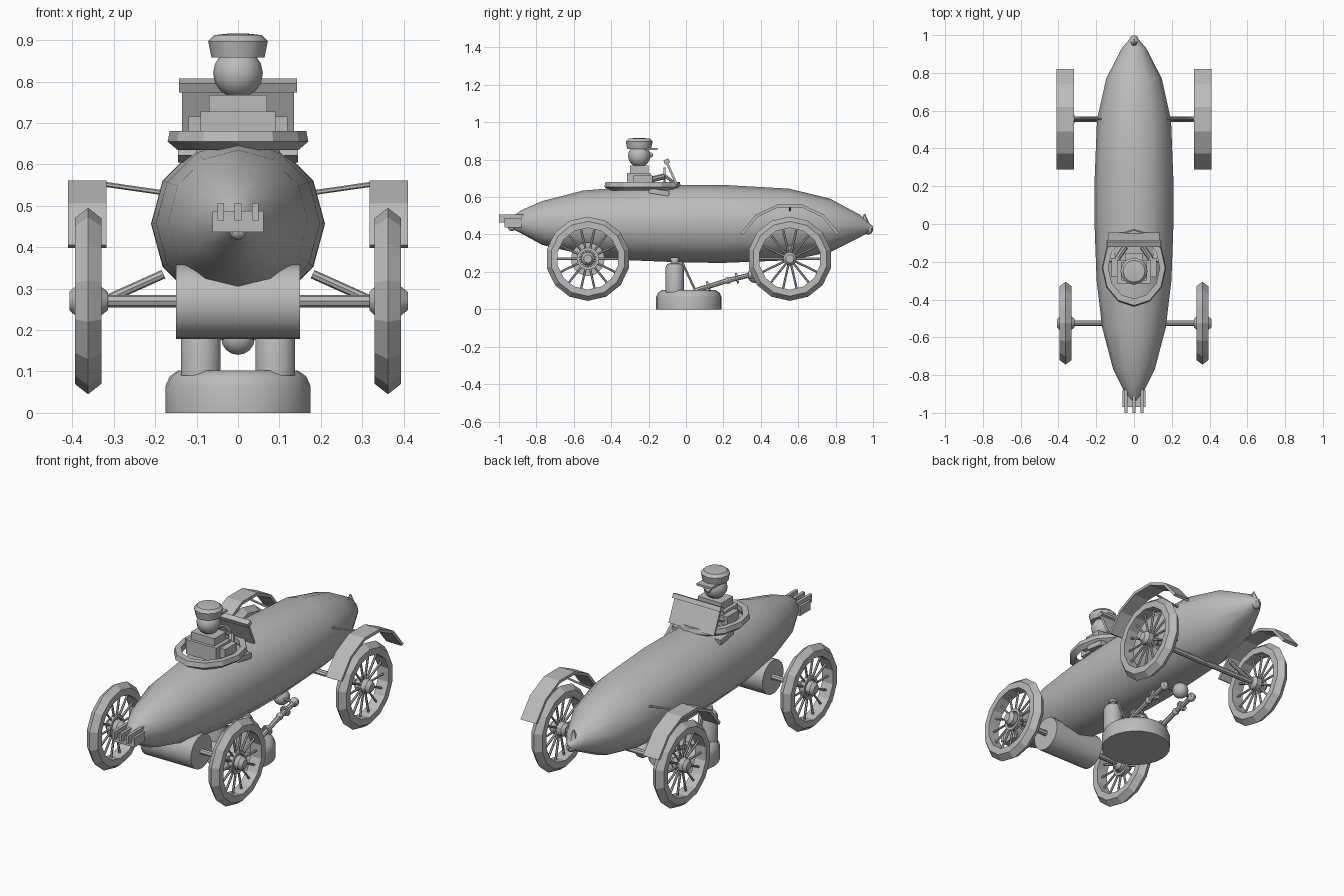
import bpy, bmesh, math
from mathutils import Vector, Matrix

if "Cube" in bpy.data.objects:
    bpy.data.objects.remove(bpy.data.objects["Cube"])

grey = bpy.data.materials.new("plain_grey")
grey.diffuse_color = (0.5, 0.5, 0.5, 1)
grey.use_nodes = True
grey.node_tree.nodes["Principled BSDF"].inputs["Base Color"].default_value = grey.diffuse_color


def finish(name, bm, angle=30):
    bmesh.ops.recalc_face_normals(bm, faces=bm.faces)
    me = bpy.data.meshes.new(name)
    bm.to_mesh(me)
    bm.free()
    me.materials.append(grey)
    ob = bpy.data.objects.new(name, me)
    bpy.context.collection.objects.link(ob)
    bpy.ops.object.select_all(action='DESELECT')
    ob.select_set(True)
    bpy.context.view_layer.objects.active = ob
    bpy.ops.object.shade_smooth_by_angle(angle=math.radians(angle))
    return ob


def loft(bm, rings, closed=False):
    """Skin rings of points; closed joins last to first, else the ends are capped."""
    vs = [[bm.verts.new(p) for p in r] for r in rings]
    n = len(vs[0])
    for a, b in zip(vs, vs[1:] + vs[:1] if closed else vs[1:]):
        for i in range(n):
            j = (i + 1) % n
            bm.faces.new((a[i], a[j], b[j], b[i]))
    if not closed:
        bm.faces.new(vs[0])
        bm.faces.new(vs[-1])


def lathe(bm, profile, centre, axis='z', n=12, closed=False, sx=1, sy=1):
    """Revolve (radius, height) pairs about an axis through centre."""
    c = Vector(centre)
    rings = []
    for r, h in profile:
        ring = []
        for i in range(n):
            a = 2 * math.pi * i / n
            u, v = r * math.sin(a) * sx, r * math.cos(a) * sy
            p = {'x': (h, u, v), 'y': (u, h, v), 'z': (u, v, h)}[axis]
            ring.append(c + Vector(p))
        rings.append(ring)
    loft(bm, rings, closed)


def rod(bm, a, b, r, n=8):
    a, b = Vector(a), Vector(b)
    d = b - a
    m = Matrix.Translation((a + b) / 2) @ d.to_track_quat('Z', 'Y').to_matrix().to_4x4()
    bmesh.ops.create_cone(bm, cap_ends=True, segments=n, radius1=r, radius2=r,
                          depth=d.length, matrix=m)


def box(bm, x, y, z, tilt=0):
    c = Vector(((x[0] + x[1]) / 2, (y[0] + y[1]) / 2, (z[0] + z[1]) / 2))
    m = (Matrix.Translation(c) @ Matrix.Rotation(tilt, 4, 'X')
         @ Matrix.Diagonal((x[1] - x[0], y[1] - y[0], z[1] - z[0], 1)))
    bmesh.ops.create_cube(bm, size=1, matrix=m)


def ball(bm, c, r, n=12):
    bmesh.ops.create_uvsphere(bm, u_segments=n, v_segments=8, radius=r,
                              matrix=Matrix.Translation(c))


# Torpedo hull: (y, half width, top, bottom)
stations = [(-0.95, .012, .48, .44), (-0.88, .055, .53, .405), (-0.77, .11, .578, .345),
            (-0.55, .168, .635, .292), (-0.3, .198, .655, .262), (0, .209, .664, .25),
            (0.2, .21, .665, .248), (0.55, .196, .645, .262), (0.77, .147, .592, .305),
            (0.93, .065, .505, .385), (0.985, .018, .455, .415), (1.0, .006, .445, .425)]
bm = bmesh.new()
loft(bm, [[(w * math.sin(i * math.pi / 6), y,
            (t + b) / 2 + (t - b) / 2 * math.cos(i * math.pi / 6)) for i in range(12)]
          for y, w, t, b in stations])
finish("hull", bm, 40)

# Nose fittings
bm = bmesh.new()
lathe(bm, [(.03, 0), (.003, .06)], (0, .955, .45), n=6)
ball(bm, (0, .975, .425), .025, 8)
finish("nose_fitting", bm)

# Tail bracket with three prongs
bm = bmesh.new()
box(bm, (-.062, .062), (-.97, -.88), (.437, .487))
for x in (-.042, 0, .042):
    box(bm, (x - .008, x + .008), (-1, -.87), (.465, .507))
ball(bm, (0, -.93, .44), .022, 10)
finish("tail_bracket", bm)

# Cross drum under the tail
bm = bmesh.new()
lathe(bm, [(.09, -.15), (.09, .15)], (0, -.525, .268), 'x', 20)
finish("cross_drum", bm)

# Wheels
for y, label in ((-.525, "front"), (.555, "rear")):
    for s, side in ((-1, "left"), (1, "right")):
        c = Vector((s * .362, y, .27))
        bm = bmesh.new()
        lathe(bm, [(.165, -.032), (.2, -.032), (.225, 0), (.2, .032), (.165, .032)],
              c, 'x', 14, closed=True)
        finish(f"{label}_tyre_{side}", bm, 20)
        bm = bmesh.new()
        for i in range(14):
            a = 2 * math.pi * (i + .5) / 14
            d = Vector((0, math.sin(a), math.cos(a)))
            rod(bm, c + d * .02, c + d * .17, .006, 6)
        finish(f"{label}_spokes_{side}", bm)
        bm = bmesh.new()
        lathe(bm, [(.022, -.045), (.036, -.03), (.036, .03), (.022, .048)], c, 'x', 12)
        if label == "front":
            lathe(bm, [(.045, -.012), (.06, -.012), (.06, .012), (.045, .012)],
                  c, 'x', 14, closed=True)
        finish(f"{label}_hub_{side}", bm)

    # Axle
    bm = bmesh.new()
    rod(bm, (-.36, y, .27), (.36, y, .27), .015)
    if label == "rear":
        for s in (-1, 1):
            rod(bm, (s * .18, y, .335), (s * .32, y, .272), .011)
    finish(f"{label}_axle", bm)

# Rear mudguards, five straight panels each
for s, side in ((-1, "left"), (1, "right")):
    bm = bmesh.new()
    rings = []
    for i in range(6):
        a = math.radians(27 + i * 25.2)
        rings.append([(s * x, .555 + r * math.cos(a), .27 + r * math.sin(a))
                      for x, r in ((.318, .298), (.41, .298), (.41, .282), (.318, .282))])
    loft(bm, rings)
    # stay joining the guard to the hull
    rod(bm, (s * .17, .555, .53), (s * .33, .555, .553), .006, 6)
    finish(f"mudguard_{side}", bm, 20)

# Cockpit coaming
bm = bmesh.new()
lathe(bm, [(.80, .66), (.86, .635), (1, .655), (.97, .68), (.80, .68)], (0, -.232, 0), 'z',
      12, closed=True, sx=.17, sy=.205)
finish("cockpit_rim", bm, 20)
bm = bmesh.new()
for s in (-1, 1):
    box(bm, sorted((s * .1, s * .145)), (-.2, -.09), (.613, .64), -.15)
finish("cockpit_side_blocks", bm)

# Windscreen with folded top edge, and steering wheel
bm = bmesh.new()
box(bm, (-.135, .135), (-.083, -.071), (.66, .795), .42)
box(bm, (-.142, .142), (-.118, -.088), (.778, .802), .42)
finish("windscreen", bm)
bm = bmesh.new()
lathe(bm, [(.032, -.005), (.042, -.005), (.042, .005), (.032, .005)], (0, -.115, .715),
      'y', 12, closed=True)
box(bm, (-.035, .035), (-.119, -.111), (.709, .721))
rod(bm, (0, -.115, .715), (0, -.04, .66), .008)
finish("steering_wheel", bm)

# Driver
bm = bmesh.new()
box(bm, (-.09, .09), (-.315, -.19), (.65, .728))
box(bm, (-.07, .07), (-.3, -.2), (.728, .768))
for s in (-1, 1):
    box(bm, sorted((s * .085, s * .12)), (-.28, -.18), (.665, .715))
    rod(bm, (s * .1, -.2, .69), (s * .045, -.12, .71), .016)
finish("driver_torso", bm)
bm = bmesh.new()
ball(bm, (0, -.25, .82), .06)
ball(bm, (0, -.19, .825), .014, 8)
finish("driver_head", bm, 40)
bm = bmesh.new()
lathe(bm, [(.064, .858), (.072, .897), (.058, .912), (.02, .916)], (0, -.25, 0), n=12)
box(bm, (-.045, .045), (-.22, -.153), (.851, .862))
finish("driver_cap", bm)

# Round pedestal
bm = bmesh.new()
lathe(bm, [(.175, 0), (.175, .065), (.165, .088), (.145, .102)], (0, .015, 0), n=24)
finish("pedestal", bm, 45)

# Paired bottles and jointed arms standing on the pedestal
for s, side in ((-1, "left"), (1, "right")):
    x = s * .09
    bm = bmesh.new()
    lathe(bm, [(.049, .09), (.049, .225), (.04, .242), (.02, .248), (.02, .26),
               (.025, .262), (.02, .278)], (x, -.06, 0), n=14)
    finish(f"bottle_{side}", bm, 40)
    bm = bmesh.new()
    p = [Vector((x, .05, .1)), Vector((x, .225, .155)), Vector((x, .35, .185))]
    rod(bm, p[0], p[1], .013)
    rod(bm, p[1], p[2], .013)
    rod(bm, (x, -.02, .25), p[0], .006, 6)
    for a, b, t in ((p[0], p[1], .4), (p[1], p[2], .38)):
        q, d = a.lerp(b, t), (b - a).normalized() * .006
        rod(bm, q - d, q + d, .028, 10)
    ball(bm, p[1], .019, 8)
    ball(bm, p[2], .024, 8)
    finish(f"jointed_arm_{side}", bm)

bm = bmesh.new()
ball(bm, (0, .37, .182), .042, 14)
rod(bm, (-.09, .35, .185), (.09, .35, .185), .008)
finish("arm_ball", bm, 40)
